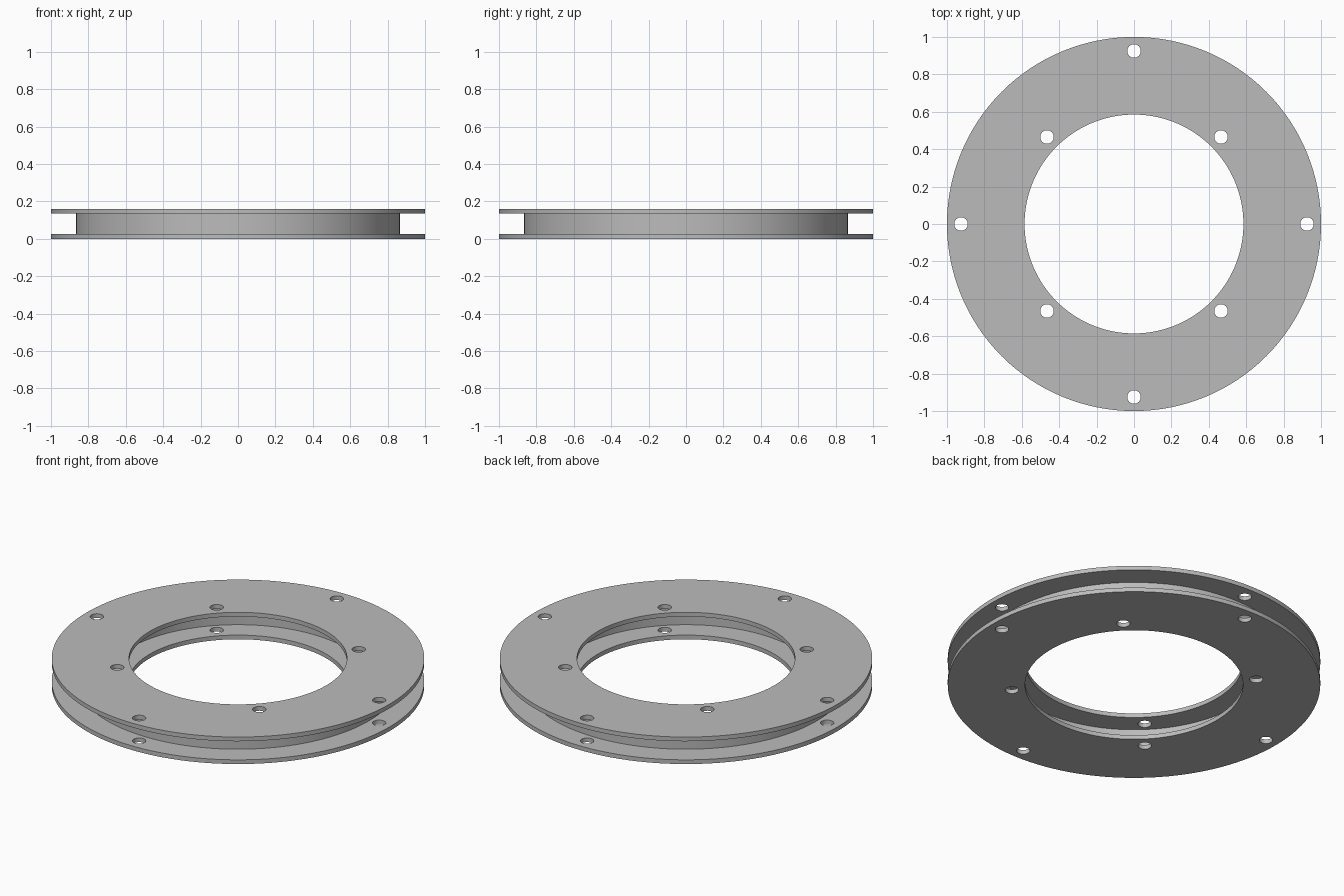
import bpy, bmesh, math

if "Cube" in bpy.data.objects:
    bpy.data.objects.remove(bpy.data.objects["Cube"], do_unlink=True)

PLATE = 0.025
HEIGHT = 0.16
HOLE_R = 0.036
SEGS = 128

grey = bpy.data.materials.new("light grey metal")
grey.use_nodes = True
colour = (0.5, 0.5, 0.5, 1.0)
grey.diffuse_color = colour
grey.node_tree.nodes["Principled BSDF"].inputs["Base Color"].default_value = colour


def ring(name, inner, outer, z0, z1):
    """Flat ring made by spinning a rectangular section around z."""
    bm = bmesh.new()
    section = [(inner, z0), (outer, z0), (outer, z1), (inner, z1)]
    loops = []
    for i in range(SEGS):
        a = math.tau * i / SEGS
        loops.append([bm.verts.new((r * math.cos(a), r * math.sin(a), z)) for r, z in section])
    for i in range(SEGS):
        a, b = loops[i], loops[(i + 1) % SEGS]
        for j in range(4):
            k = (j + 1) % 4
            bm.faces.new((a[j], b[j], b[k], a[k]))
    bmesh.ops.recalc_face_normals(bm, faces=bm.faces)
    mesh = bpy.data.meshes.new(name)
    bm.to_mesh(mesh)
    bm.free()
    mesh.materials.append(grey)
    obj = bpy.data.objects.new(name, mesh)
    bpy.context.collection.objects.link(obj)
    return obj


def hole_cutter():
    """Four outer bolt holes on the axes, four inner ones on the diagonals."""
    bm = bmesh.new()
    for i in range(8):
        radius = 0.925 if i % 2 == 0 else 0.658
        a = math.tau * i / 8
        new = bmesh.ops.create_cone(bm, cap_ends=True, segments=32, radius1=HOLE_R,
                                    radius2=HOLE_R, depth=1)
        bmesh.ops.translate(bm, verts=new["verts"],
                            vec=(radius * math.cos(a), radius * math.sin(a), 0))
    mesh = bpy.data.meshes.new("hole_cutter")
    bm.to_mesh(mesh)
    bm.free()
    mesh.materials.append(grey)
    obj = bpy.data.objects.new("hole_cutter", mesh)
    bpy.context.collection.objects.link(obj)
    obj.hide_render = True
    return obj


def activate(obj):
    bpy.ops.object.select_all(action="DESELECT")
    obj.select_set(True)
    bpy.context.view_layer.objects.active = obj


# Two drilled plates with a bearing ring between them
plates = [ring("bottom_plate", 0.585, 1.0, 0, PLATE),
          ring("top_plate", 0.585, 1.0, HEIGHT - PLATE, HEIGHT)]
bearing = ring("bearing_ring", 0.717, 0.865, PLATE, HEIGHT - PLATE)

cutter = hole_cutter()
for plate in plates:
    activate(plate)
    mod = plate.modifiers.new("bolt_holes", "BOOLEAN")
    mod.operation = "DIFFERENCE"
    mod.solver = "EXACT"
    mod.object = cutter
    bpy.ops.object.modifier_apply(modifier=mod.name)
bpy.data.objects.remove(cutter, do_unlink=True)

for obj in plates + [bearing]:
    activate(obj)
    bpy.ops.object.shade_smooth_by_angle(angle=math.radians(30))
